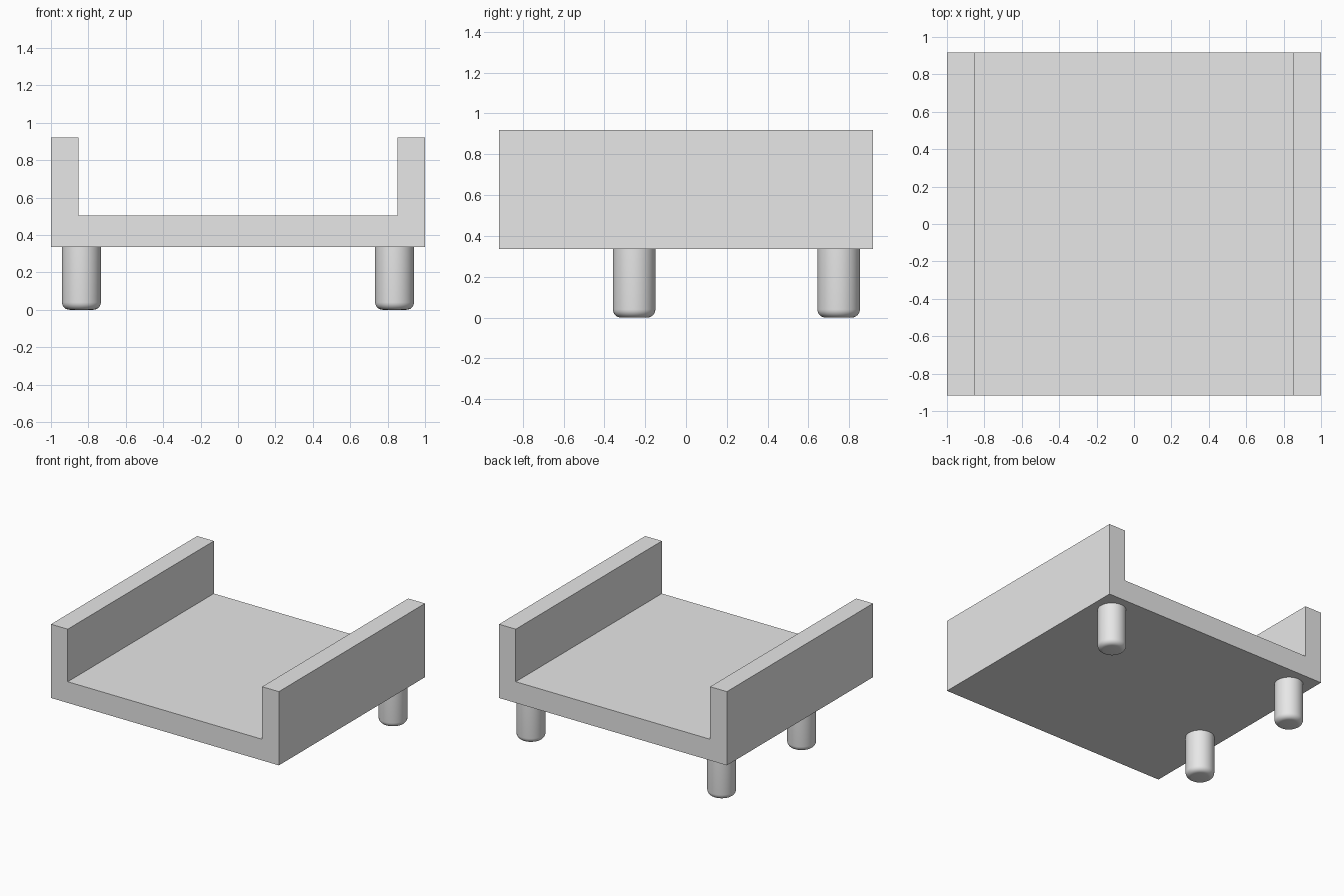
import bpy, bmesh, math

if "Cube" in bpy.data.objects:
    bpy.data.objects.remove(bpy.data.objects["Cube"], do_unlink=True)

grey = bpy.data.materials.new("light grey")
grey.use_nodes = True
grey.diffuse_color = (0.8, 0.8, 0.8, 1)
grey.node_tree.nodes["Principled BSDF"].inputs["Base Color"].default_value = grey.diffuse_color

HALF_DEPTH = 0.916
BASE, FLOOR, TOP = 0.335, 0.503, 0.92
INNER = 0.853
LEG_RADIUS, LEG_ROUND = 0.104, 0.04


def add_object(name, bm):
    bmesh.ops.recalc_face_normals(bm, faces=bm.faces)
    mesh = bpy.data.meshes.new(name)
    bm.to_mesh(mesh)
    bm.free()
    mesh.materials.append(grey)
    obj = bpy.data.objects.new(name, mesh)
    bpy.context.collection.objects.link(obj)
    return obj


# Tray: floor and two side walls, one U profile extruded front to back
half = [(1, BASE), (1, TOP), (INNER, TOP), (INNER, FLOOR)]
profile = half + [(-x, z) for x, z in reversed(half)]
bm = bmesh.new()
face = bm.faces.new([bm.verts.new((x, -HALF_DEPTH, z)) for x, z in profile])
swept = bmesh.ops.extrude_face_region(bm, geom=[face])["geom"]
bmesh.ops.translate(bm, vec=(0, 2 * HALF_DEPTH, 0),
                    verts=[v for v in swept if isinstance(v, bmesh.types.BMVert)])
add_object("tray", bm)


# Legs: round posts with a softened lower rim
def add_leg(name, x, y):
    bm = bmesh.new()
    bmesh.ops.create_cone(bm, cap_ends=True, segments=48, depth=BASE,
                          radius1=LEG_RADIUS, radius2=LEG_RADIUS)
    rim = [e for e in bm.edges if all(v.co.z < 0 for v in e.verts)]
    bmesh.ops.bevel(bm, geom=rim, offset=LEG_ROUND, segments=6,
                    profile=0.5, affect="EDGES")
    bmesh.ops.translate(bm, vec=(0, 0, BASE / 2), verts=bm.verts)
    leg = add_object(name, bm)
    leg.location = (x, y, 0)
    bpy.ops.object.select_all(action="DESELECT")
    leg.select_set(True)
    bpy.context.view_layer.objects.active = leg
    bpy.ops.object.shade_smooth_by_angle(angle=math.radians(35))


add_leg("back_left_leg", 0.837, 0.748)
add_leg("back_right_leg", -0.837, 0.748)
add_leg("middle_right_leg", -0.837, -0.254)
